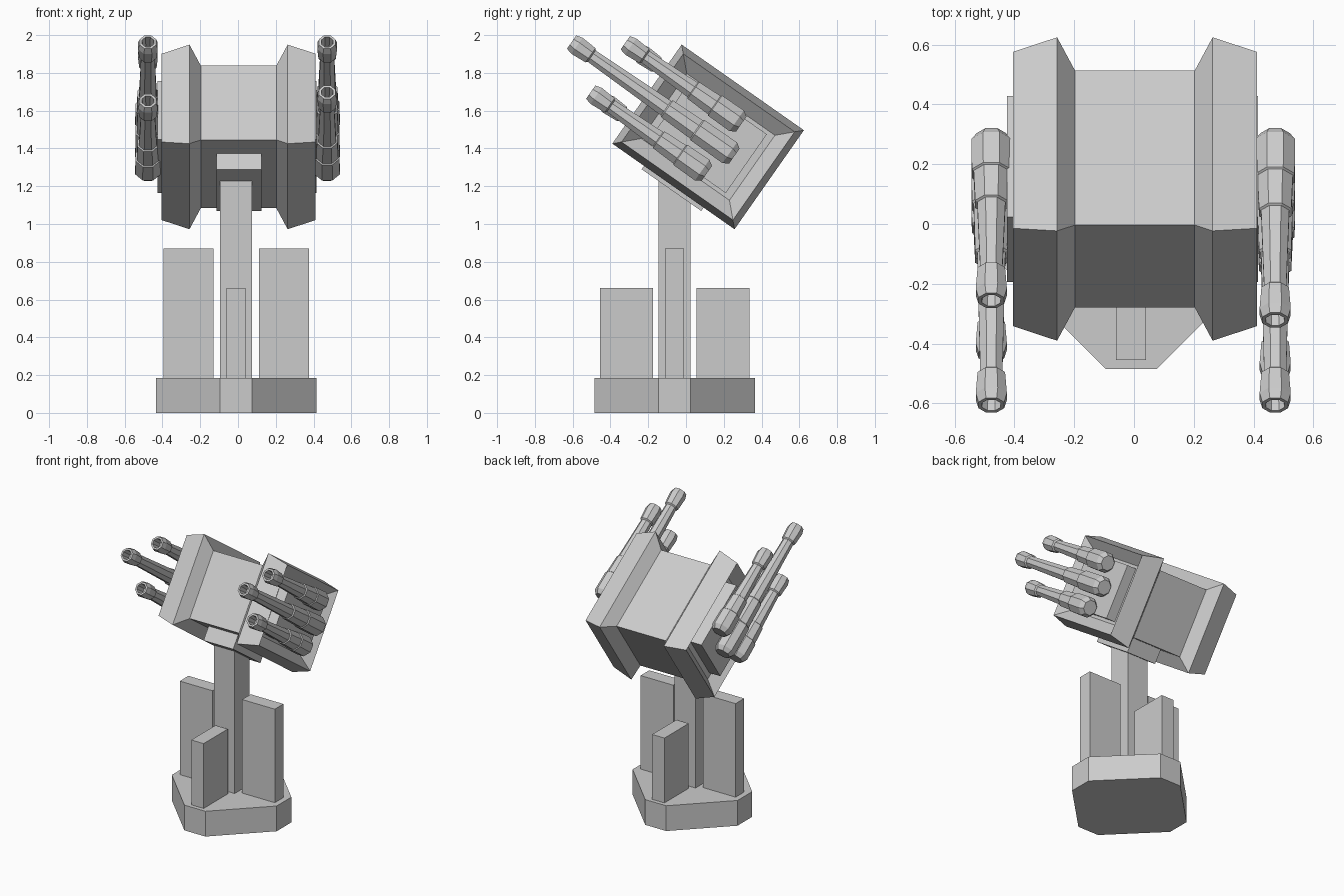
import bpy, bmesh
from math import cos, sin, pi, radians
from mathutils import Matrix, Vector

if "Cube" in bpy.data.objects:
    bpy.data.objects.remove(bpy.data.objects["Cube"])

# Head frame: local -y points along the barrels, local z is the head's up
HEAD = Matrix.Translation((0, 0.117, 1.461)) @ Matrix.Rotation(radians(-35), 4, 'X')


def loft(name, rings, matrix=Matrix()):
    """Skin a list of equal-sized rings and cap both ends."""
    bm = bmesh.new()
    loops = [[bm.verts.new(matrix @ Vector(p)) for p in r] for r in rings]
    n = len(loops[0])
    for a, b in zip(loops, loops[1:]):
        for i in range(n):
            j = (i + 1) % n
            bm.faces.new((a[i], a[j], b[j], b[i]))
    bm.faces.new(loops[0][::-1])
    bm.faces.new(loops[-1])
    bmesh.ops.recalc_face_normals(bm, faces=bm.faces)
    mesh = bpy.data.meshes.new(name)
    bm.to_mesh(mesh)
    bm.free()
    ob = bpy.data.objects.new(name, mesh)
    bpy.context.collection.objects.link(ob)
    return ob


def box(name, x, y, z, matrix=Matrix()):
    rings = [[(x[0], y[0], h), (x[1], y[0], h), (x[1], y[1], h), (x[0], y[1], h)] for h in z]
    return loft(name, rings, matrix)


# Base: square turned 45 degrees with clipped corners
CX, CY, R, F = -0.01, -0.06, 0.425, 0.085
outline = [(R, -F), (R, F), (F, R), (-F, R), (-R, F), (-R, -F), (-F, -R), (F, -R)]
loft("base", [[(CX + x, CY + y, z) for x, y in outline] for z in (0, 0.185)])

# Central column and four surrounding fins
box("column", (CX - 0.085, CX + 0.085), (CY - 0.085, CY + 0.085), (0.17, 1.23))
for s, side, end in ((-1, "left", "front"), (1, "right", "back")):
    near, far = sorted((s * 0.12, s * 0.385))
    box(side + "_fin", (CX + near, CX + far), (CY - 0.05, CY + 0.05), (0.17, 0.87))
    near, far = sorted((s * 0.115, s * 0.395))
    box(end + "_fin", (CX - 0.05, CX + 0.05), (CY + near, CY + far), (0.17, 0.66))

# Head: waisted body with flared, hollowed sides
half = [(0.20, 0.08), (0.26, 0.0), (0.408, 0.035), (0.34, 0.11)]
profile = [(-x, d) for x, d in reversed(half)] + half


def rect(x, inset):
    a, b = 0.395 - inset, 0.32 - inset
    return [(x, -a, -b), (x, a, -b), (x, a, b), (x, -a, b)]


loft("head", [rect(x + 0.003, d) for x, d in profile], HEAD)

# Bracket between column and head
box("bracket", (-0.115, 0.125), (-0.19, 0.195), (-0.342, -0.2), HEAD)


# Eight-sided stepped barrel with a hollow muzzle
def barrel(name, x, u, back, front):
    L = front - back
    k = L / 0.75
    steps = [(0, 0.048), (0.03, 0.067), (0.17 * k, 0.065), (0.175 * k, 0.059),
             (0.31 * k, 0.054), (0.315 * k, 0.047), (L - 0.13, 0.037), (L - 0.122, 0.046),
             (L - 0.035, 0.052), (L, 0.043), (L, 0.031), (L - 0.08, 0.026)]
    rings = []
    for d, r in steps:
        r /= cos(pi / 8)
        rings.append([(x + r * cos(pi / 8 + i * pi / 4), -(back + d),
                       u + r * sin(pi / 8 + i * pi / 4)) for i in range(8)])
    loft(name, rings, HEAD)


for s, side in ((-1, "left"), (1, "right")):
    # Mounting plate inside the hollow side
    x = sorted((s * 0.32, s * 0.42 - 0.005))
    box(side + "_barrel_mount", x, (-0.247, 0.247), (-0.19, 0.19), HEAD)
    short = 0.645 if s > 0 else 0.565
    bx = s * 0.4745 - 0.0025
    barrel(side + "_upper_barrel", bx, 0.157, -0.105, short)
    barrel(side + "_middle_barrel", bx, -0.003, -0.172, 0.88)
    barrel(side + "_lower_barrel", bx, -0.162, -0.105, short)
